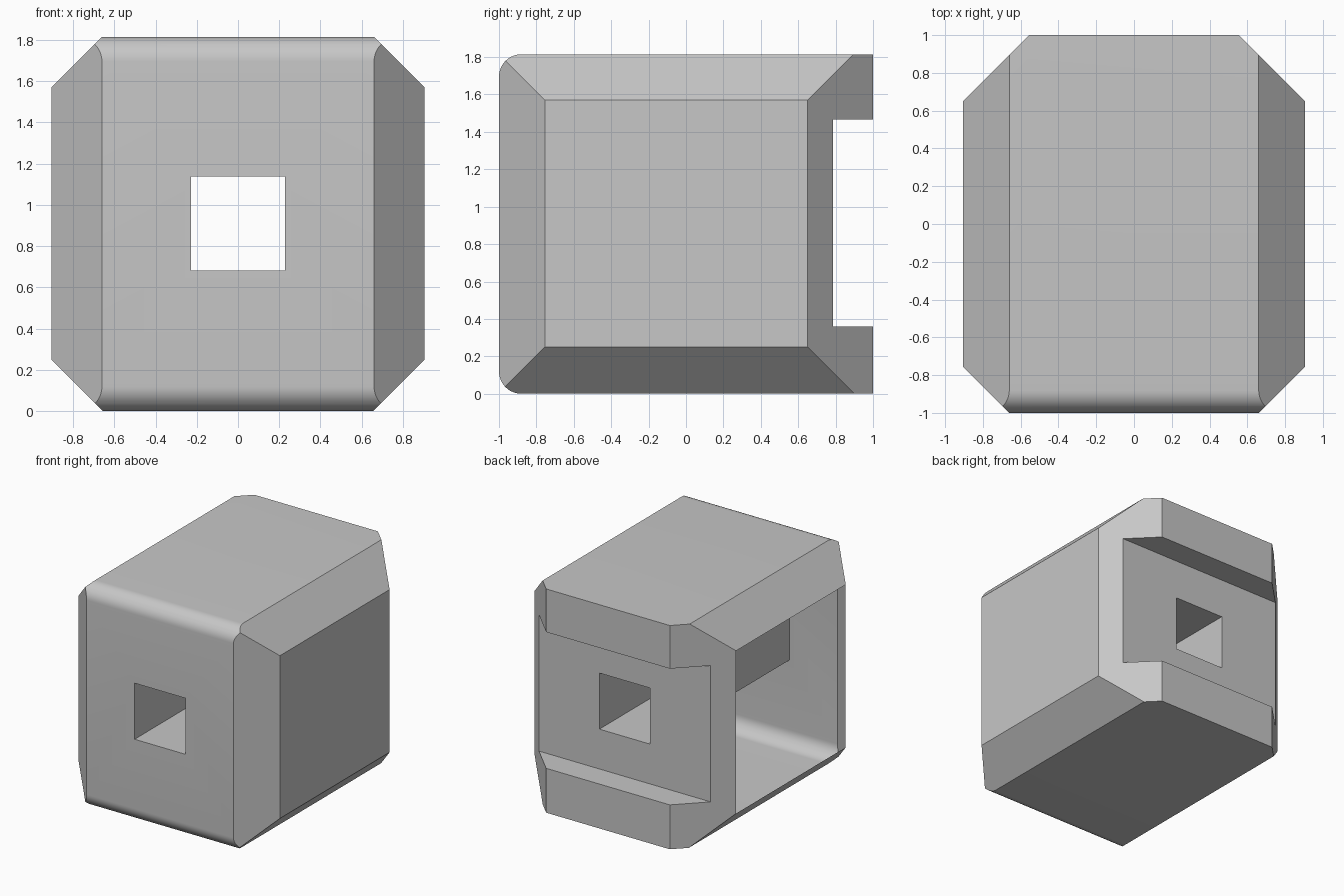
import bpy, bmesh
from math import sin, cos, pi, radians
from mathutils import Vector

cube = bpy.data.objects.get("Cube")
if cube:
    bpy.data.objects.remove(cube, do_unlink=True)

W, L, H = 0.905, 1.0, 1.815      # half width, half length, height
R, SEG = 0.12, 12                # rounding of the front edges
SLOT_Y, SLOT_LOW, SLOT_HIGH = 0.785, 0.36, 1.465
HOLE = 0.455

grey = bpy.data.materials.new("light grey")
grey.use_nodes = True
grey.diffuse_color = (0.57, 0.57, 0.57, 1)
grey.node_tree.nodes["Principled BSDF"].inputs["Base Color"].default_value = (0.57, 0.57, 0.57, 1)


def arc(cy, cz, start):
    """Quarter circle, clockwise, as (y, z) points."""
    angles = [start - pi / 2 * i / SEG for i in range(SEG + 1)]
    return [(cy + R * cos(a), cz + R * sin(a)) for a in angles]


# Side profile: rounded front edges, square slot in the back
profile = arc(-L + R, R, 1.5 * pi) + arc(-L + R, H - R, pi)
profile += [(L, H), (L, SLOT_HIGH), (SLOT_Y, SLOT_HIGH),
            (SLOT_Y, SLOT_LOW), (L, SLOT_LOW), (L, 0)]

bm = bmesh.new()
cap = bm.faces.new([bm.verts.new((-W, y, z)) for y, z in profile])
extruded = bmesh.ops.extrude_face_region(bm, geom=[cap], use_keep_orig=True)
moved = [g for g in extruded["geom"] if isinstance(g, bmesh.types.BMVert)]
bmesh.ops.translate(bm, verts=moved, vec=(2 * W, 0, 0))

# Four bevels around each side face: a point on the side edge, and the normal
for side in (-1, 1):
    for y, z, ny, nz in ((-0.755, 0, -1, 0), (0.65, 0, 1, 0),
                         (0, 1.57, 0, 1), (0, 0.25, 0, -1)):
        bmesh.ops.bisect_plane(bm, geom=bm.verts[:] + bm.edges[:] + bm.faces[:],
                               plane_co=(side * W, y, z),
                               plane_no=Vector((side, ny, nz)).normalized(),
                               clear_outer=True)
        rim = [e for e in bm.edges if e.is_boundary]
        bmesh.ops.edgeloop_fill(bm, edges=rim)
bmesh.ops.recalc_face_normals(bm, faces=bm.faces)

mesh = bpy.data.meshes.new("housing")
bm.to_mesh(mesh)
bm.free()
mesh.materials.append(grey)
housing = bpy.data.objects.new("housing", mesh)
bpy.context.collection.objects.link(housing)

# Square tunnel from front to back
bpy.ops.mesh.primitive_cube_add(size=1, location=(0, 0, H / 2 + 0.003))
cutter = bpy.context.object
cutter.name = "tunnel_cutter"
cutter.scale = (HOLE, 3, HOLE)
cutter.hide_render = True
cutter.data.materials.append(grey)
cut = housing.modifiers.new("tunnel", 'BOOLEAN')
cut.operation = 'DIFFERENCE'
cut.solver = 'EXACT'
cut.object = cutter

bpy.ops.object.select_all(action='DESELECT')
housing.select_set(True)
bpy.context.view_layer.objects.active = housing
bpy.ops.object.modifier_apply(modifier=cut.name)
bpy.data.objects.remove(cutter, do_unlink=True)

# Open side: the thin shell has no face there
bm = bmesh.new()
bm.from_mesh(housing.data)
opening = [f for f in bm.faces if all(v.co.x < -W + 0.001 for v in f.verts)]
bmesh.ops.delete(bm, geom=opening, context='FACES')
bm.to_mesh(housing.data)
bm.free()

bpy.ops.object.shade_smooth_by_angle(angle=radians(25))
